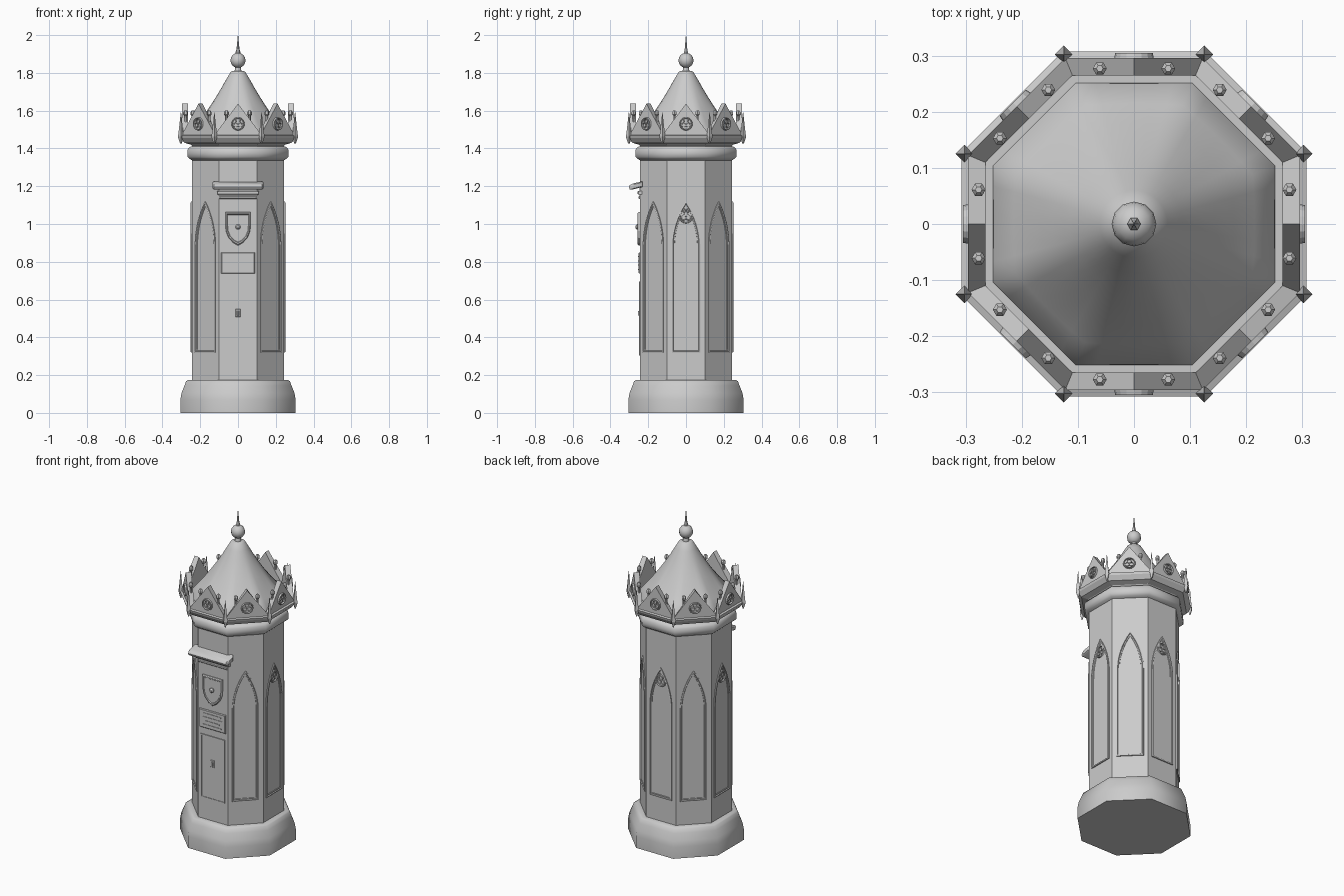
import bpy, bmesh, math
from mathutils import Matrix, Vector

if "Cube" in bpy.data.objects:
    bpy.data.objects.remove(bpy.data.objects["Cube"])

T8 = math.tan(math.pi / 8)
stone = bpy.data.materials.new("grey stone")
stone.diffuse_color = (0.6, 0.6, 0.6, 1)
stone.use_nodes = True
stone.node_tree.nodes["Principled BSDF"].inputs["Base Color"].default_value = stone.diffuse_color


def make(name, parts, smooth=0):
    """One object from lofts; each part is (list of point loops, capped or ring-closed)."""
    bm = bmesh.new()
    for loops, capped in parts:
        rows = [[bm.verts.new(p) for p in lp] for lp in loops]
        pairs = list(zip(rows, rows[1:]))
        if not capped:
            pairs.append((rows[-1], rows[0]))
        for a, b in pairs:
            for i in range(len(a)):
                j = (i + 1) % len(a)
                bm.faces.new((a[i], a[j], b[j], b[i]))
        if capped:
            bm.faces.new(rows[0])
            bm.faces.new(rows[-1])
    bmesh.ops.recalc_face_normals(bm, faces=bm.faces)
    me = bpy.data.meshes.new(name)
    bm.to_mesh(me)
    bm.free()
    me.materials.append(stone)
    ob = bpy.data.objects.new(name, me)
    bpy.context.collection.objects.link(ob)
    if smooth:
        bpy.ops.object.select_all(action='DESELECT')
        ob.select_set(True)
        bpy.context.view_layer.objects.active = ob
        bpy.ops.object.shade_smooth_by_angle(angle=math.radians(smooth))
    return ob


def side(k):
    """Frame of octagon side k: x across, y up, z outward; k = 0 is the front."""
    return Matrix.Rotation(k * math.pi / 4, 4, 'Z') @ Matrix.Rotation(math.pi / 2, 4, 'X')


def flat(outline, w, k=0):
    return [side(k) @ Vector((u, v, w)) for u, v in outline]


def slab(outline, w0, w1, k=0):
    return ([flat(outline, w0, k), flat(outline, w1, k)], True)


def box(x, z0, z1, w0, w1, bevel=0.0):
    def rect(b):
        return [(-x + b, z0 + b), (x - b, z0 + b), (x - b, z1 - b), (-x + b, z1 - b)]
    return ([flat(rect(0), w0), flat(rect(0), w1 - bevel), flat(rect(bevel), w1)], True)


def circle(r, u=0, v=0, n=16):
    return [(u + r * math.cos(i * math.tau / n), v + r * math.sin(i * math.tau / n)) for i in range(n)]


def octagon(a, z):
    r = a / math.cos(math.pi / 8)
    return [(r * math.cos((i + .5) * math.pi / 4), r * math.sin((i + .5) * math.pi / 4), z) for i in range(8)]


def disc(r, z, n, x=0, y=0):
    return [(x + r * math.cos(i * math.tau / n), y + r * math.sin(i * math.tau / n), z) for i in range(n)]


def hoop(r, t, u, v, w0, w1, k, n=16):
    return ([flat(circle(r, u, v, n), w0, k), flat(circle(r - t * .3, u, v, n), w1, k),
             flat(circle(r - t * .7, u, v, n), w1, k), flat(circle(r - t, u, v, n), w0, k)], False)


def roundel(r, v, w, k, h):
    """Ring with a trefoil inside."""
    parts = [hoop(r, r * .25, 0, v, w - .004, w + h, k)]
    for i in range(3):
        a = math.pi / 2 + i * math.tau / 3
        parts.append(hoop(r * .4, r * .16, r * .39 * math.cos(a), v + r * .39 * math.sin(a),
                          w - .004, w + h * .75, k, 10))
    return parts


# Octagonal plinth, shaft and collar
make("plinth", [([octagon(a, z) for a, z in
     ((.305, 0), (.305, .07), (.299, .105), (.283, .145), (.275, .168), (.262, .175), (.23, .175))], True)], 60)
make("shaft", [([octagon(.243, .17), octagon(.243, 1.42)], True)])
make("collar", [([octagon(a, z) for a, z in
     ((.24, 1.335), (.255, 1.345), (.266, 1.355), (.268, 1.375), (.266, 1.395), (.256, 1.408), (.24, 1.412))], True)], 60)

# Crown cornice with a ledge behind the gables
make("cornice", [([octagon(a, z) for a, z in
     ((.235, 1.405), (.25, 1.42), (.284, 1.43), (.303, 1.455), (.307, 1.468), (.296, 1.472), (.24, 1.472))], True)])

# Gables, their roundels, crockets and corner pinnacles
gables, crockets, medallions, pinnacles = [], [], [], []
for k in range(8):
    def gable(w):
        h = w * T8
        return flat([(-h, 1.46), (h, 1.46), (h, 1.475), (0, 1.637), (-h, 1.475)], w, k)
    gables.append(([gable(.265), gable(.296)], True))
    medallions += roundel(.036, 1.53, .296, k, .009)
    for s in (-1, 1):
        c = side(k) @ Vector((s * .061, 0, .277))
        crockets.append(([disc(r, z, 6, c.x, c.y) for r, z in
                          ((.007, 1.54), (.007, 1.573), (.0125, 1.579), (.0125, 1.592), (.006, 1.602))], True))
    a = (k + .5) * math.pi / 4
    x, y = .327 * math.cos(a), .327 * math.sin(a)
    pinnacles.append(([disc(r, z, 4, x, y) for r, z in
                       ((.004, 1.425), (.016, 1.462), (.012, 1.49), (.001, 1.59))], True))
make("gables", gables)
make("gable_roundels", medallions)
make("crockets", crockets)
make("pinnacles", pinnacles)

# Curved roof that turns from octagon to circle
roof = []
for r, z in ((.252, 1.465), (.25, 1.48), (.215, 1.525), (.178, 1.578), (.145, 1.628),
             (.115, 1.675), (.087, 1.722), (.06, 1.77), (.039, 1.805), (.03, 1.81)):
    t = min(1, (.252 - r) / .17)
    loop = []
    for i in range(48):
        a = i * math.tau / 48
        d = (a + math.pi / 8) % (math.pi / 4) - math.pi / 8
        q = r * ((1 - t) / math.cos(d) + t)
        loop.append((q * math.cos(a), q * math.sin(a), z))
    roof.append(loop)
make("roof", [(roof, True)], 40)

# Finial ball and spike
ball = [disc(max(.002, .04 * math.sin(i * math.pi / 8)), 1.866 - .04 * math.cos(i * math.pi / 8), 12)
        for i in range(9)]
make("finial_ball", [(ball, True)], 60)
make("finial_neck", [([disc(.02, 1.80, 12), disc(.014, 1.835, 12)], True)], 40)
make("finial_spike", [([disc(r, z, 6) for r, z in
     ((.012, 1.895), (.012, 1.912), (.008, 1.925), (.0008, 2.0))], True)])


# Pointed-arch frames on every side but the front
def arch(off, h=.076, z0=.32, spring=.88, top=1.12):
    rise = top - spring
    rad = (h * h + rise * rise) / (2 * h)
    c, rad2 = h - rad, rad - off
    end = math.acos(-c / rad2)
    arc = [(c + rad2 * math.cos(end * i / 8), spring + rad2 * math.sin(end * i / 8)) for i in range(9)]
    return ([(-h + off, z0 + off), (h - off, z0 + off)] + arc
            + [(-u, v) for u, v in reversed(arc[:-1])])


frames, rosettes = [], []
for k in range(1, 8):
    frames.append(([flat(arch(0), .238, k), flat(arch(0), .249, k), flat(arch(.006), .251, k),
                    flat(arch(.009), .246, k), flat(arch(.015), .246, k), flat(arch(.017), .238, k)], False))
    if k % 2 == 0:
        rosettes += roundel(.038, 1.04, .243, k, .007)
make("arch_frames", frames)
make("arch_roundels", rosettes)

# Letter slot: sloping hood over two stepped sills
hood = [(-.23, 1.226), (-.275, 1.216), (-.297, 1.207), (-.303, 1.196), (-.298, 1.184),
        (-.285, 1.182), (-.23, 1.196)]


def hood_loop(x, s):
    return [(x, -.262 + (y + .262) * s, 1.202 + (z - 1.202) * s) for y, z in hood]


make("slot_hood", [([hood_loop(x, s) for x, s in
     ((-.135, .65), (-.128, 1), (.128, 1), (.135, .65))], True)], 40)
make("slot_sills", [box(.112, 1.155, 1.175, .23, .256, .004), box(.1, 1.133, 1.15, .23, .251, .004),
                    box(.1, 1.14, 1.19, .23, .246)])


# Shield with a raised field and boss
def shield(s):
    half = [(0, .886), (.025, .9), (.05, .927), (.064, .962), (.067, 1.0), (.067, 1.063)]
    pts = half + [(-u, v) for u, v in reversed(half[1:])]
    return [(u * s, .985 + (v - .985) * s) for u, v in pts]


make("shield", [([flat(shield(s), w) for s, w in
     ((1, .235), (1, .25), (.94, .256), (.86, .256), (.82, .252))], True)])
make("shield_boss", [([flat(circle(r, 0, .985, 8), w) for r, w in
     ((.014, .24), (.014, .26), (.007, .267))], True)], 40)

# Notice plate with plain raised strips
make("notice_plate", [box(.089, .737, .85, .235, .251, .004)])
make("notice_strips", [box(x, z, z + .006, .248, .254)
                       for x, z in ((.06, .825), (.068, .802), (.05, .779), (.062, .756))])

# Door with a thin border and a lock
make("door", [box(.076, .311, .689, .235, .245)])
make("door_border", [([flat([(-x, a), (x, a), (x, b), (-x, b)], w) for x, a, b, w in
     ((.082, .305, .695, .238), (.082, .305, .695, .248), (.075, .312, .688, .248), (.075, .312, .688, .238))], False)])
make("door_lock", [box(.013, .508, .55, .24, .25, .002), box(.005, .515, .54, .24, .255, .002)])
